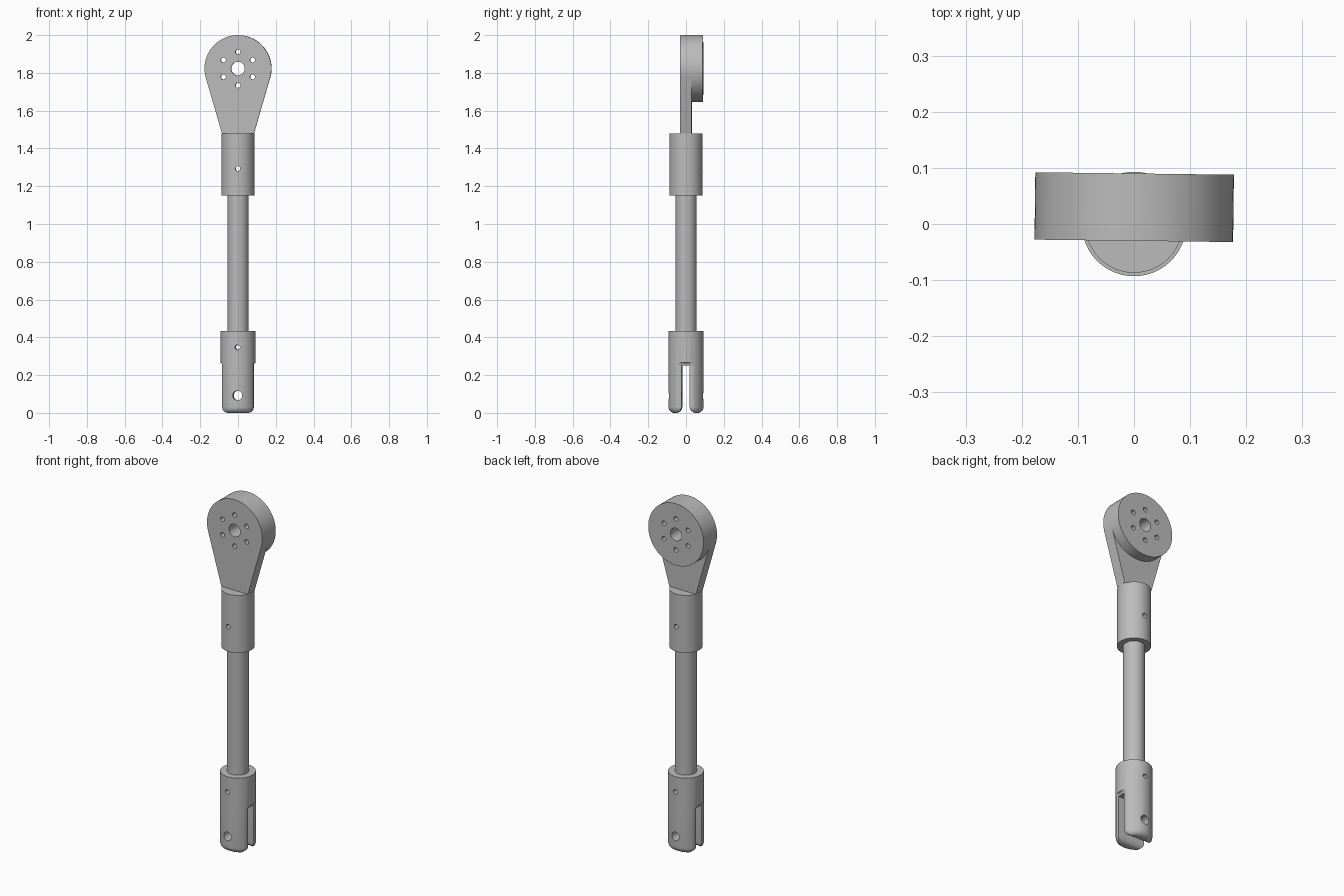
import bpy, bmesh
from math import sin, cos, pi, sqrt, radians
from mathutils import Matrix

default = bpy.data.objects.get("Cube")
if default:
    bpy.data.objects.remove(default)

metal = bpy.data.materials.new("grey_metal")
metal.use_nodes = True
metal.diffuse_color = (0.5, 0.5, 0.5, 1)
metal.node_tree.nodes["Principled BSDF"].inputs["Base Color"].default_value = (0.5, 0.5, 0.5, 1)

SIDES = 96
HEAD_Z, HEAD_R = 1.823, 0.177
FORK_R, FLAT, SLOT_TOP = 0.093, 0.083, 0.25


def loft(name, rings):
    """Closed solid through a stack of equal-length rings."""
    bm = bmesh.new()
    loops = [[bm.verts.new(p) for p in ring] for ring in rings]
    n = len(loops[0])
    for a, b in zip(loops, loops[1:]):
        for i in range(n):
            bm.faces.new((a[i], a[(i + 1) % n], b[(i + 1) % n], b[i]))
    bm.faces.new(loops[0][::-1])
    bm.faces.new(loops[-1])
    bmesh.ops.recalc_face_normals(bm, faces=bm.faces)
    mesh = bpy.data.meshes.new(name)
    bm.to_mesh(mesh)
    bm.free()
    mesh.materials.append(metal)
    obj = bpy.data.objects.new(name, mesh)
    bpy.context.collection.objects.link(obj)
    return obj


def circle(r, n=SIDES, start=0, stop=None):
    stop = n if stop is None else stop
    return [(r * cos(2 * pi * i / n), r * sin(2 * pi * i / n)) for i in range(start, stop)]


def upright(name, r, z0, z1):
    return loft(name, [[(x, y, z) for x, y in circle(r)] for z in (z0, z1)])


def plate(name, outline, y0, y1):
    return loft(name, [[(x, y, z) for x, z in outline] for y in (y0, y1)])


def combine(obj, tool, operation):
    mod = obj.modifiers.new("cut", 'BOOLEAN')
    mod.operation, mod.object, mod.solver = operation, tool, 'EXACT'
    bpy.context.view_layer.objects.active = obj
    bpy.ops.object.modifier_apply(modifier=mod.name)
    bpy.data.objects.remove(tool)


def drill(obj, r, x, z):
    """Hole straight through from front to back."""
    outline = [(x + a, z + b) for a, b in circle(r, 32)]
    combine(obj, plate("drill", outline, -0.3, 0.3), 'DIFFERENCE')


# Head: tapered arm with a round top, and a disc raised on its back
arc = [(x, HEAD_Z + z) for x, z in circle(HEAD_R, SIDES, -4, SIDES // 2 + 5)]
head = plate("head", arc + [(-0.085, 1.48), (0.085, 1.48)], -0.03, 0.03)
disc = plate("disc", [(x, HEAD_Z + z) for x, z in circle(HEAD_R)], 0.03, 0.09)
combine(head, disc, 'UNION')
drill(head, 0.036, 0, HEAD_Z)
for k in range(6):
    drill(head, 0.013, 0.089 * sin(k * pi / 3), HEAD_Z + 0.089 * cos(k * pi / 3))

# Sleeves and rod, with cross-pin holes
upper_sleeve = upright("upper_sleeve", 0.087, 1.15, 1.48)
drill(upper_sleeve, 0.013, 0, 1.293)

rod = upright("rod", 0.056, 0.35, 1.25)
rod.data.transform(Matrix.Identity(4))
drill(rod, 0.013, 0, 0.347)

# Fork body: side flats blend out into the full round
def clipped(z, limit):
    return [(max(-limit, min(limit, x)), y, z) for x, y in circle(FORK_R)]


fork_body = loft("fork_body", [clipped(SLOT_TOP, FLAT), clipped(0.257, 0.084),
                               clipped(0.263, 0.087), clipped(0.266, FORK_R),
                               clipped(0.434, FORK_R)])
drill(fork_body, 0.013, 0, 0.347)

# Fork tines: flat inside, round outside, with rounded ends
INNER, ROUND, STEPS = 0.022, 0.032, 8
mid, half = (INNER + FORK_R) / 2, (FORK_R - INNER) / 2
section = [(FLAT, INNER)] + [(max(-FLAT, min(FLAT, x)), y)
                             for x, y in circle(FORK_R) if y > INNER] + [(-FLAT, INNER)]


def tine_ring(z, inset):
    sx, sy = 1 - inset / FLAT, 1 - inset / half
    return [(x * sx, mid + (y - mid) * sy, z) for x, y in section]


tines = []
for name, turn in (("back_tine", 0), ("front_tine", pi)):
    rings = []
    for i in range(STEPS + 1):
        a = i / STEPS * pi / 2
        rings.append(tine_ring(ROUND * (1 - cos(a)), ROUND * (1 - sin(a))))
    tine = loft(name, rings + [tine_ring(SLOT_TOP, 0)])
    tine.data.transform(Matrix.Rotation(turn, 4, 'Z'))
    drill(tine, 0.025, 0, 0.092)
    tines.append(tine)

# The rod ends sit slightly twisted
for obj, angle in [(head, -0.7), (upper_sleeve, -0.7), (fork_body, -1.8)] + [(t, -1.8) for t in tines]:
    obj.data.transform(Matrix.Rotation(radians(angle), 4, 'Z'))

# Smooth curved walls, keep edges crisp
bpy.ops.object.select_all(action='DESELECT')
for obj in [head, upper_sleeve, rod, fork_body] + tines:
    obj.select_set(True)
    bpy.context.view_layer.objects.active = obj
bpy.ops.object.shade_smooth_by_angle(angle=radians(30))
